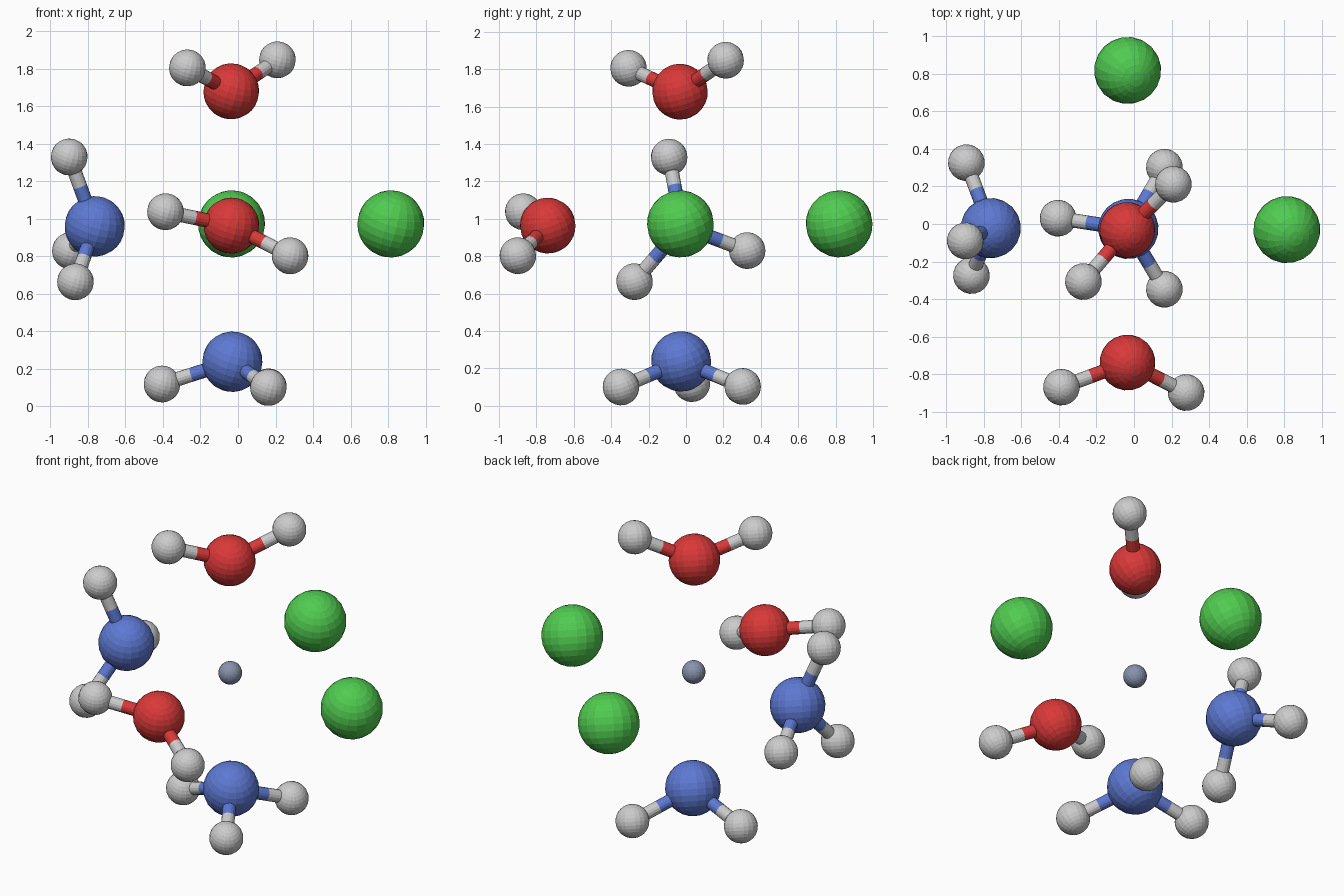
import bpy
from mathutils import Vector

if "Cube" in bpy.data.objects:
    bpy.data.objects.remove(bpy.data.objects["Cube"])


def material(name, rgb):
    m = bpy.data.materials.new(name)
    m.diffuse_color = (*rgb, 1)
    m.use_nodes = True
    m.node_tree.nodes["Principled BSDF"].inputs["Base Color"].default_value = m.diffuse_color
    return m


RED = material("red", (0.70, 0.04, 0.04))
BLUE = material("blue", (0.11, 0.19, 0.65))
GREEN = material("green", (0.08, 0.60, 0.08))
STEEL = material("steel", (0.25, 0.29, 0.42))
TILT = Vector((0.3, -0.3, 1)).to_track_quat('Z', 'Y').to_euler()
H_R, BOND_R = 0.098, 0.038


def ball(name, pos, r, mat=None):
    bpy.ops.mesh.primitive_uv_sphere_add(segments=20, ring_count=14, radius=r,
                                         location=pos, rotation=TILT)
    o = bpy.context.object
    o.name = name
    if mat:
        o.data.materials.append(mat)


def stick(name, a, b, mat=None):
    d = b - a
    bpy.ops.mesh.primitive_cylinder_add(vertices=16, radius=BOND_R, depth=d.length,
                                        location=(a + b) / 2,
                                        rotation=d.to_track_quat('Z', 'Y').to_euler())
    o = bpy.context.object
    o.name = name
    if mat:
        o.data.materials.append(mat)


def group(name, pos, r, mat, hydrogens):
    """Central ball with two-tone sticks to its small grey balls."""
    c = Vector(pos)
    ball(name + "_atom", c, r, mat)
    for i, h in enumerate(hydrogens, 1):
        h = Vector(h)
        d = (h - c).length
        mid = c.lerp(h, (d + r - H_R) / 2 / d)   # colour change halfway along the visible stick
        stick(f"{name}_bond_inner_{i}", c, mid, mat)
        stick(f"{name}_bond_outer_{i}", mid, h)
        ball(f"{name}_hydrogen_{i}", h, H_R)


# central metal atom and two chlorides
ball("metal_centre", (-0.033, -0.03, 0.97), 0.068, STEEL)
ball("chloride_right", (0.815, -0.03, 0.973), 0.179, GREEN)
ball("chloride_back", (-0.034, 0.819, 0.973), 0.179, GREEN)

# water molecules
group("water_top", (-0.036, -0.032, 1.68), 0.149, RED,
      [(-0.27, -0.307, 1.805), (0.21, 0.212, 1.848)])
group("water_front", (-0.035, -0.739, 0.964), 0.149, RED,
      [(-0.387, -0.87, 1.038), (0.278, -0.899, 0.803)])

# ammonia molecules
group("ammonia_left", (-0.764, -0.022, 0.96), 0.161, BLUE,
      [(-0.9, -0.09, 1.33), (-0.867, -0.275, 0.664), (-0.894, 0.327, 0.83)])
group("ammonia_bottom", (-0.03, -0.026, 0.238), 0.161, BLUE,
      [(-0.405, 0.031, 0.119), (0.162, -0.348, 0.101), (0.162, 0.303, 0.104)])
